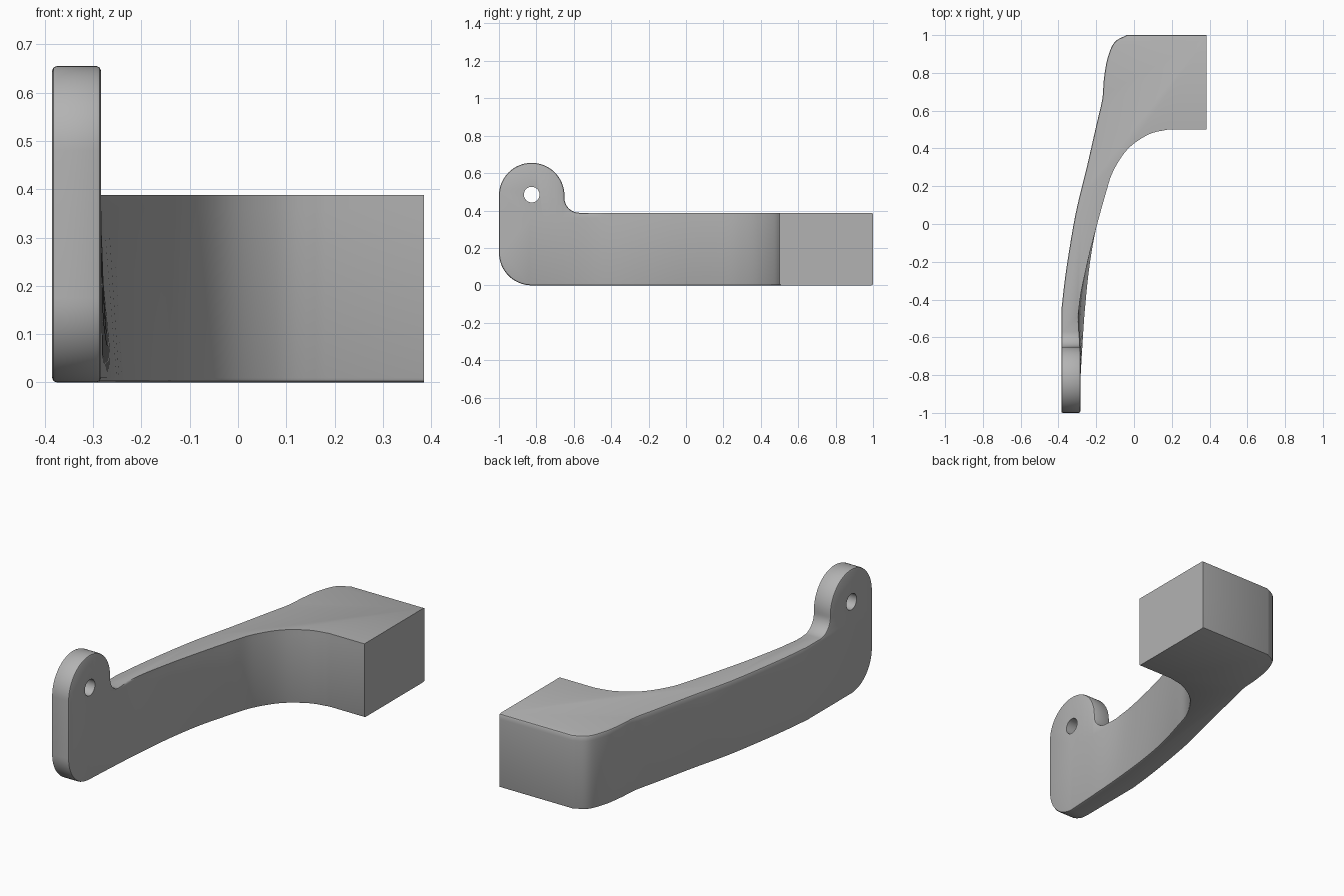
import bpy, bmesh, math
from mathutils import Vector

cube = bpy.data.objects.get("Cube")
if cube:
    bpy.data.objects.remove(cube, do_unlink=True)

grey = bpy.data.materials.new("plain grey")
grey.use_nodes = True
COLOR = (0.45, 0.45, 0.45, 1)
grey.diffuse_color = COLOR
grey.node_tree.nodes["Principled BSDF"].inputs["Base Color"].default_value = COLOR


def spline(points, steps=5):
    """Smooth curve through all the points."""
    pts = [Vector(p) for p in points]
    pts = [2 * pts[0] - pts[1]] + pts + [2 * pts[-1] - pts[-2]]
    out = []
    for a, b, c, d in zip(pts, pts[1:], pts[2:], pts[3:]):
        for i in range(steps):
            t = i / steps
            out.append((2 * b + (c - a) * t + (2 * a - 5 * b + 4 * c - d) * t * t
                        + (3 * b - a - 3 * c + d) * t ** 3) / 2)
    return out + [pts[-2]]


def arc(cy, cz, r, start, end, steps=16):
    angles = [math.radians(start + (end - start) * i / steps) for i in range(steps + 1)]
    return [(cy + r * math.cos(a), cz + r * math.sin(a)) for a in angles]


def loft(name, rings):
    """Closed solid through rings with equal point counts."""
    bm = bmesh.new()
    loops = [[bm.verts.new(p) for p in ring] for ring in rings]
    n = len(loops[0])
    for low, high in zip(loops, loops[1:]):
        for i in range(n):
            j = (i + 1) % n
            bm.faces.new((low[i], low[j], high[j], high[i]))
    bm.faces.new(loops[0])
    bm.faces.new(loops[-1])
    bmesh.ops.recalc_face_normals(bm, faces=bm.faces)
    mesh = bpy.data.meshes.new(name)
    bm.to_mesh(mesh)
    bm.free()
    obj = bpy.data.objects.new(name, mesh)
    bpy.context.collection.objects.link(obj)
    return obj


def side_prism(name, profile):
    return loft(name, [[(x, y, z) for y, z in profile] for x in (-0.6, 0.6)])


# Plan outline: curved outer edge, square mounting block, twisting inner edge
outer = [(-0.385, -1.2)] + spline([
    (-0.385, -0.46), (-0.36, -0.25), (-0.31, 0.05), (-0.25, 0.3), (-0.2, 0.52),
    (-0.168, 0.66), (-0.16, 0.76), (-0.142, 0.87), (-0.105, 0.96), (-0.04, 1.0)])
block = [(0.385, 1.0), (0.385, 0.5)]
shared = [(0.18, 0.5), (0.08, 0.475), (-0.03, 0.4), (-0.11, 0.28), (-0.15, 0.16), (-0.2, -0.02)]
inner_top = spline(shared + [(-0.25, -0.22), (-0.292, -0.45), (-0.284, -0.66), (-0.284, -0.83)])
inner_low = spline(shared + [(-0.235, -0.22), (-0.259, -0.45), (-0.274, -0.66), (-0.284, -0.83)])
end = [(-0.284, -1.2)]


def ring(inner, z):
    return [(p[0], p[1], z) for p in outer + block + inner + end]


arm = loft("curved_arm", [ring(inner_low, -0.1), ring(inner_low, 0),
                          ring(inner_top, 0.36), ring(inner_top, 0.9)])

# Side outline: rounded lug, fillet, long straight arm
lug = (arc(-0.825, 0.175, 0.175, 270, 180) + arc(-0.825, 0.48, 0.175, 180, 0, 32)
       + arc(-0.57, 0.468, 0.08, 180, 270))
outline = side_prism("side_outline", lug + [(1.3, 0.388), (1.3, 0)])
hole = side_prism("pin_hole", arc(-0.825, 0.485, 0.042, 0, 345, 23))

for cutter, operation in ((outline, 'INTERSECT'), (hole, 'DIFFERENCE')):
    mod = arm.modifiers.new(cutter.name, 'BOOLEAN')
    mod.object, mod.operation, mod.solver = cutter, operation, 'EXACT'
    cutter.hide_render = True
graph = bpy.context.evaluated_depsgraph_get()
mesh = bpy.data.meshes.new_from_object(arm.evaluated_get(graph))
arm.modifiers.clear()
arm.data = mesh
for cutter in (outline, hole):
    bpy.data.objects.remove(cutter, do_unlink=True)


# Soften the lug rim, the outer edges and the underside
def softened(edge):
    if not edge.is_manifold or edge.calc_face_angle(0) < math.radians(55):
        return False
    mid = (edge.verts[0].co + edge.verts[1].co) / 2
    if mid.x > 0.38 or math.hypot(mid.y + 0.825, mid.z - 0.485) < 0.06:
        return False
    on_inner_top = mid.z > 0.38 and mid.y > -0.45 and any(
        f.normal.x > 0.3 or f.normal.y < -0.5 for f in edge.link_faces)
    return not on_inner_top


bm = bmesh.new()
bm.from_mesh(mesh)
bmesh.ops.remove_doubles(bm, verts=bm.verts, dist=0.0005)
bm.normal_update()
bmesh.ops.bevel(bm, geom=[e for e in bm.edges if softened(e)], offset=0.009,
                segments=2, profile=0.5, affect='EDGES', clamp_overlap=False)
bmesh.ops.recalc_face_normals(bm, faces=bm.faces)
bm.to_mesh(mesh)
bm.free()

mesh.materials.clear()
mesh.materials.append(grey)
bpy.ops.object.select_all(action='DESELECT')
arm.select_set(True)
bpy.context.view_layer.objects.active = arm
bpy.ops.object.shade_smooth_by_angle(angle=math.radians(30))
